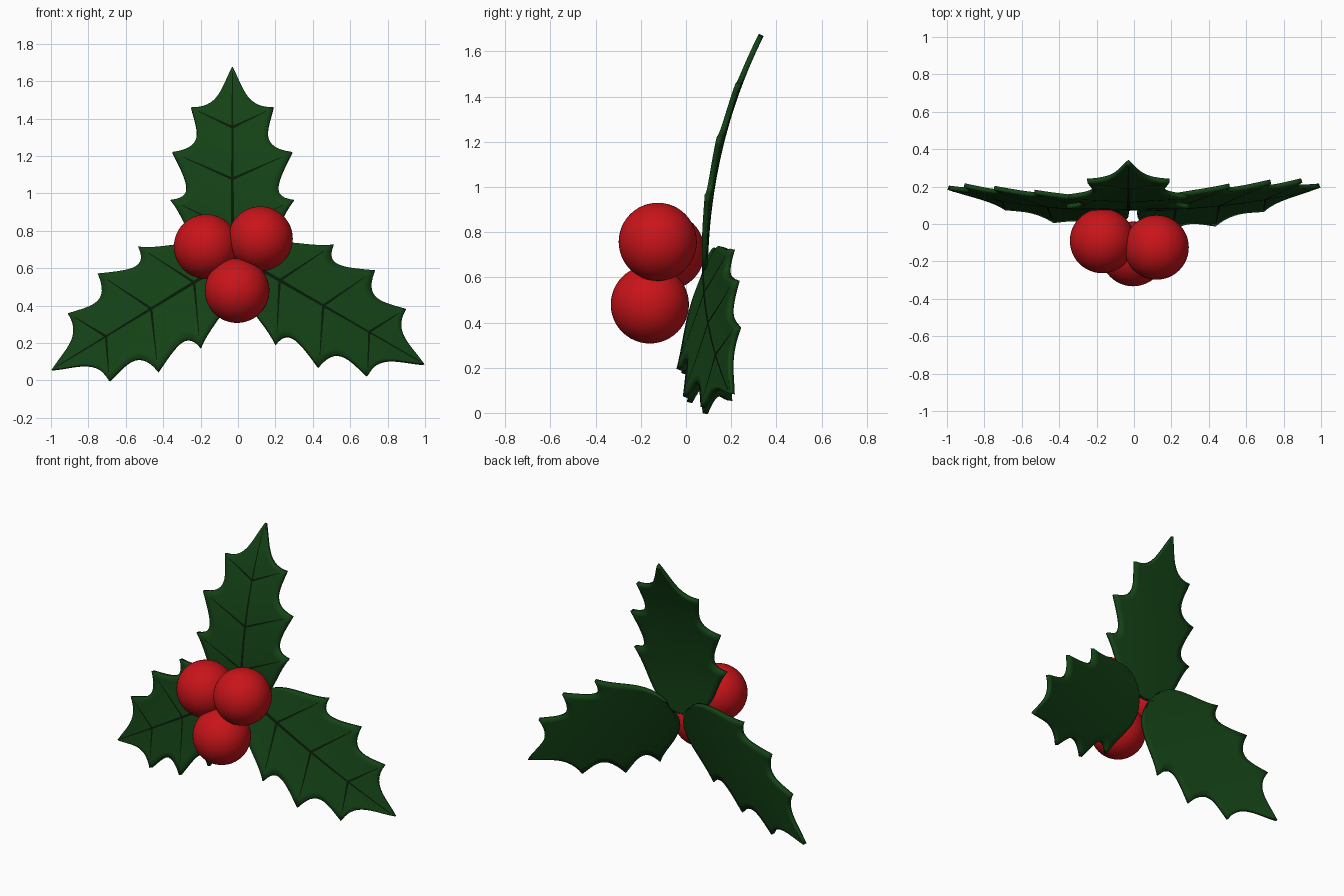
import bpy, bmesh
from math import radians
from mathutils import Vector, Matrix
from mathutils.geometry import interpolate_bezier

if "Cube" in bpy.data.objects:
    bpy.data.objects.remove(bpy.data.objects["Cube"])


def material(name, rgb):
    m = bpy.data.materials.new(name)
    m.diffuse_color = (*rgb, 1)
    m.use_nodes = True
    m.node_tree.nodes["Principled BSDF"].inputs["Base Color"].default_value = m.diffuse_color
    return m


GREEN = material("leaf_green", (0.007, 0.055, 0.008))
DARK = material("vein_dark", (0.002, 0.010, 0.002))
RED = material("berry_red", (0.58, 0.007, 0.010))

LENGTH, THICK, COLS = 1.1, 0.024, 6

# Half outline of a leaf as (distance along midrib, half width): one curve per scallop
SCALLOPS = [
    ((0, 0), (0, 0.22), (0.22, 0.22), (0.355, 0.33)),
    ((0.355, 0.33), (0.37, 0.20), (0.45, 0.24), (0.615, 0.32)),
    ((0.615, 0.32), (0.64, 0.14), (0.74, 0.19), (0.865, 0.22)),
    ((0.865, 0.22), (0.86, 0.07), (0.98, 0.06), (LENGTH, 0)),
]
VEIN_STARTS = [0.20, 0.47, 0.755]


def outline():
    pts = []
    for seg in SCALLOPS:
        curve = interpolate_bezier(*[Vector((a, b, 0)) for a, b in seg], 14)
        pts += curve if not pts else curve[1:]
    return pts


def make_object(name, bm, mat):
    me = bpy.data.meshes.new(name)
    bm.to_mesh(me)
    bm.free()
    me.materials.append(mat)
    ob = bpy.data.objects.new(name, me)
    bpy.context.collection.objects.link(ob)
    return ob


def smooth(ob, angle):
    bpy.ops.object.select_all(action='DESELECT')
    ob.select_set(True)
    bpy.context.view_layer.objects.active = ob
    bpy.ops.object.shade_smooth_by_angle(angle=radians(angle))


def grid_faces(bm, rows):
    for a, b in zip(rows, rows[1:]):
        for i in range(len(a) - 1):
            bm.faces.new((a[i], a[i + 1], b[i + 1], b[i]))


def leaf(name, base, turn, roll, bend):
    spin = Matrix.Rotation(radians(turn), 3, 'Y')
    tilt = Matrix.Rotation(radians(roll), 3, 'Z')

    # Place a flat leaf point (s along, w across) on the bent, rolled leaf
    def place(s, w, lift=0.0):
        across = tilt @ Vector((w, -0.15 * w * w - lift, 0))
        along = Vector((0, bend * s * s, s - 2 * bend * bend * s ** 3 / 3))
        return Vector(base) + spin @ (across + along)

    # Blade: ribs slant from the midrib out to the scalloped edge
    bm = bmesh.new()
    rows, mid = [], 0.0
    for p in outline():
        mid = max(mid, p.x - 0.55 * p.y)
        row = []
        for c in range(-COLS, COLS + 1):
            k = abs(c) / COLS
            row.append(bm.verts.new(place(mid + (p.x - mid) * k, p.y * c / COLS)))
        rows.append(row)
    grid_faces(bm, rows)
    bmesh.ops.remove_doubles(bm, verts=bm.verts, dist=0.0005)
    bmesh.ops.dissolve_degenerate(bm, edges=bm.edges, dist=0.0002)
    bmesh.ops.recalc_face_normals(bm, faces=bm.faces)
    blade = make_object(name, bm, GREEN)
    mod = blade.modifiers.new("thickness", 'SOLIDIFY')
    mod.thickness, mod.offset = THICK, 0
    smooth(blade, 40)

    # Veins: tapering strips just proud of the front face
    bm = bmesh.new()

    def vein(start, end, width):
        a, b = Vector(start), Vector(end)
        n = (b - a).orthogonal().normalized()
        rows = []
        for i in range(13):
            t = i / 12
            q, h = a.lerp(b, t), n * width * (1 - 0.75 * t) / 2
            rows.append([bm.verts.new(place(*(q + h * d), THICK / 2 + 0.003))
                         for d in (-1, 0, 1)])
        grid_faces(bm, rows)

    vein((0.02, 0), (LENGTH - 0.03, 0), 0.020)
    for start, seg in zip(VEIN_STARTS, SCALLOPS):
        for side in (-1, 1):
            root = Vector((start, 0))
            spike = Vector((seg[3][0], side * seg[3][1]))
            vein(root, root.lerp(spike, 0.82), 0.014)
    make_object(name + "_veins", bm, DARK)


leaf("upper_leaf", (-0.03, 0.085, 0.61), 0, 0, 0.205)
leaf("right_leaf", (0.047, 0.09, 0.63), 120, -21, 0.095)
leaf("left_leaf", (-0.062, 0.085, 0.625), -121.5, 16, 0.09)

# Berries
for name, loc in (("left_berry", (-0.17, -0.09, 0.715)),
                  ("right_berry", (0.12, -0.125, 0.757)),
                  ("lower_berry", (-0.005, -0.16, 0.48))):
    bpy.ops.mesh.primitive_uv_sphere_add(segments=48, ring_count=24, radius=0.173, location=loc)
    ob = bpy.context.object
    ob.name = name
    ob.data.materials.append(RED)
    smooth(ob, 60)
